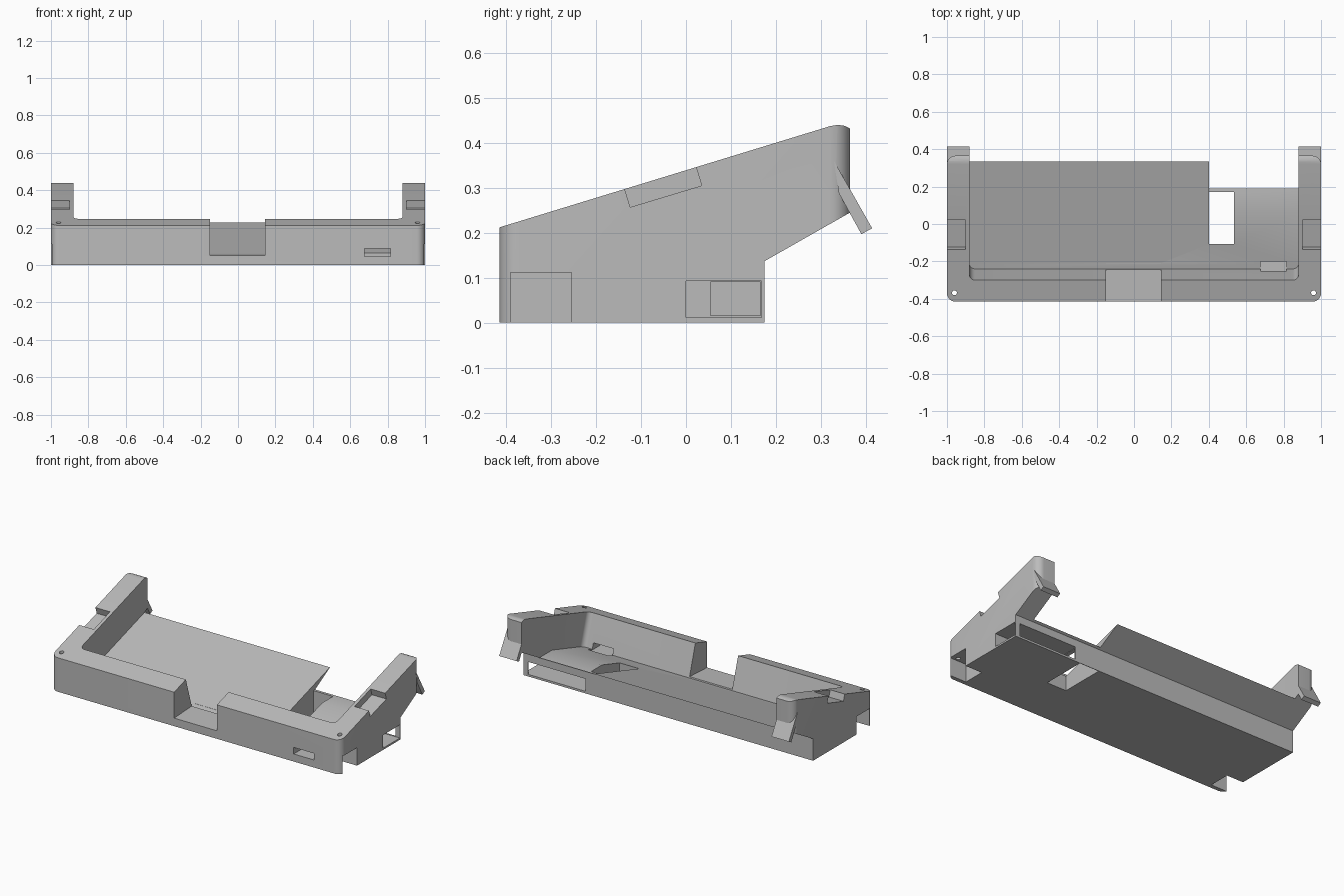
import bpy, bmesh, math
from mathutils import Matrix

old = bpy.data.objects.get("Cube")
if old:
    bpy.data.objects.remove(old, do_unlink=True)

GREY = (0.5, 0.5, 0.5, 1)
plastic = bpy.data.materials.new("grey plastic")
plastic.use_nodes = True
plastic.diffuse_color = GREY
plastic.node_tree.nodes["Principled BSDF"].inputs["Base Color"].default_value = GREY


def finish(name, bm):
    bmesh.ops.recalc_face_normals(bm, faces=bm.faces)
    mesh = bpy.data.meshes.new(name)
    bm.to_mesh(mesh)
    bm.free()
    mesh.materials.append(plastic)
    obj = bpy.data.objects.new(name, mesh)
    bpy.context.collection.objects.link(obj)
    return obj


def prism(name, profile, x0, x1, radius=0, rounded=()):
    """Extrude a (y, z) profile along x; round the side edges that start at the listed points."""
    bm = bmesh.new()
    rings = [[bm.verts.new((x, y, z)) for y, z in profile] for x in (x0, x1)]
    n = len(profile)
    bm.faces.new(rings[0])
    bm.faces.new(rings[1])
    for i in range(n):
        j = (i + 1) % n
        bm.faces.new((rings[0][i], rings[0][j], rings[1][j], rings[1][i]))
    if rounded:
        edges = [bm.edges.get((r[i], r[(i + 1) % n])) for r in rings for i in rounded]
        bmesh.ops.bevel(bm, geom=edges, offset=radius, segments=8, profile=0.5, affect='EDGES')
    return finish(name, bm)


def box(name, x0, x1, y0, y1, z0, z1, **kw):
    x0, x1 = sorted((x0, x1))
    return prism(name, [(y0, z0), (y1, z0), (y1, z1), (y0, z1)], x0, x1, **kw)


def combine(target, tool, operation='DIFFERENCE'):
    mod = target.modifiers.new("cut", 'BOOLEAN')
    mod.operation = operation
    mod.solver = 'EXACT'
    mod.object = tool
    bpy.ops.object.select_all(action='DESELECT')
    bpy.context.view_layer.objects.active = target
    target.select_set(True)
    bpy.ops.object.modifier_apply(modifier=mod.name)
    bpy.data.objects.remove(tool, do_unlink=True)


# Wedge body with rounded outer corners
SLOPE = 0.306
body = prism("wedge_stand", [(-0.415, 0), (0.175, 0), (0.175, 0.137), (0.365, 0.245),
                             (0.365, 0.432), (0.352, 0.438), (0.337, 0.44), (0.32, 0.437),
                             (-0.415, 0.212)], -1, 1)
combine(body, box("outline", -1, 1, -0.415, 0.365, -0.2, 0.8, radius=0.045, rounded=(1, 3)),
        'INTERSECT')

# Sloping recess, leaving the front rim, side arms and knife-edged floor
front = (-0.24, 0.052)
back = (0.7, 0.052 + 0.94 * SLOPE)
rise = 0.7
combine(body, prism("recess", [front, back,
                               (back[0] - rise * SLOPE, back[1] + rise),
                               (front[0] - rise * SLOPE, front[1] + rise)],
                    -0.88, 0.88, radius=0.03, rounded=(3,)))

# Notch in the middle of the front rim
combine(body, prism("front_notch", [(-0.5, 0.05), (-0.415, 0.05), (-0.208, 0.061),
                                    (-0.208, 0.5), (-0.5, 0.5)], -0.15, 0.145))

# Level rear shelf, through hole, rear compartment and its openings, front port
cuts = {
    "shelf": (0.4, 0.88, 0.03, 0.6, 0.145, 0.7),
    "floor_hole": (0.4, 0.535, -0.108, 0.172, -0.1, 0.4),
    "compartment": (0.56, 1.1, 0, 0.168, 0.011, 0.093),
    "inner_opening": (0.5, 0.6, 0.055, 0.166, 0.016, 0.09),
    "rear_opening": (0.57, 0.97, 0.1, 0.3, 0.013, 0.091),
    "front_port": (0.675, 0.815, -0.5, -0.2, 0.047, 0.088),
}
for name, size in cuts.items():
    combine(body, box(name, *size))

# Cuts repeated on both sides
for s in (1, -1):
    combine(body, box("foot_cut", s * 0.885, s * 1.1, -0.39, -0.255, -0.1, 0.112))
    ends = sorted((s * 0.9, s * 1.1))
    combine(body, prism("arm_slot", [(-0.124, 0.257), (0.035, 0.305), (0.005, 0.403),
                                     (-0.154, 0.355)], *ends))
    bm = bmesh.new()
    bmesh.ops.create_cone(bm, cap_ends=True, segments=20, radius1=0.013, radius2=0.013,
                          depth=0.3, matrix=Matrix.Translation((s * 0.96, -0.368, 0.23)))
    combine(body, finish("screw_hole", bm))

# Slanted clip tabs behind the arms
parts = [body]
for s, side in ((1, "left"), (-1, "right")):
    ends = sorted((s * 0.88, s * 1.0))
    parts.append(prism(side + "_clip_tab", [(0.329, 0.36), (0.34, 0.288), (0.39, 0.197),
                                            (0.414, 0.21)], *ends))

bpy.ops.object.select_all(action='DESELECT')
for obj in parts:
    obj.select_set(True)
bpy.context.view_layer.objects.active = body
bpy.ops.object.shade_smooth_by_angle(angle=math.radians(25))
